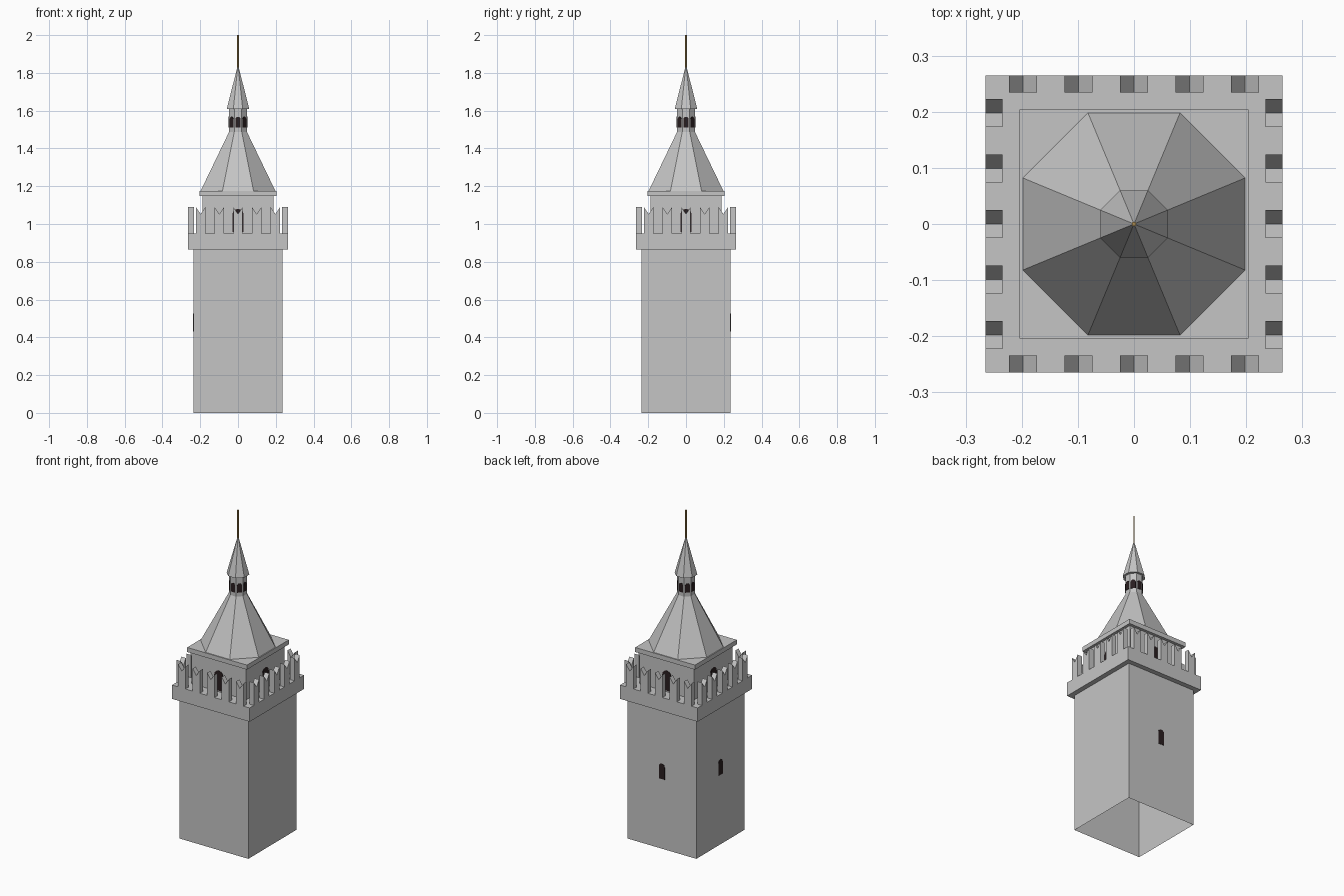
import bpy
import bmesh
from math import cos, sin, pi
from mathutils import Matrix, Vector

cube = bpy.data.objects.get("Cube")
if cube:
    bpy.data.objects.remove(cube)


def material(name, rgb):
    mat = bpy.data.materials.new(name)
    mat.use_nodes = True
    color = (*rgb, 1)
    mat.diffuse_color = color
    mat.node_tree.nodes["Principled BSDF"].inputs["Base Color"].default_value = color
    return mat


stone = material("grey stone", (0.56, 0.56, 0.56))
dark = material("dark opening", (0.022, 0.013, 0.014))
brass = material("brass", (0.45, 0.28, 0.08))


def finish(name, bm, mat):
    bmesh.ops.recalc_face_normals(bm, faces=bm.faces)
    mesh = bpy.data.meshes.new(name)
    bm.to_mesh(mesh)
    bm.free()
    mesh.materials.append(mat)
    obj = bpy.data.objects.new(name, mesh)
    bpy.context.collection.objects.link(obj)
    return obj


def loft(name, sides, profile, mat=stone, bottom=True, top=True):
    """Stack of polygon rings given as (distance to flat side, height)."""
    bm = bmesh.new()
    rings = []
    for apothem, z in profile:
        r = apothem / cos(pi / sides)
        angles = [(2 * i + 1) * pi / sides for i in range(sides)]
        rings.append([bm.verts.new((r * cos(a), r * sin(a), z)) for a in angles])
    for low, high in zip(rings, rings[1:]):
        for i in range(sides):
            j = (i + 1) % sides
            bm.faces.new((low[i], low[j], high[j], high[i]))
    if bottom:
        bm.faces.new(rings[0][::-1])
    if top:
        bm.faces.new(rings[-1])
    bmesh.ops.remove_doubles(bm, verts=bm.verts, dist=0.00001)
    return finish(name, bm, mat)


def prism(bm, outline, near, far, angle):
    """Extrude an upright (across, height) outline and turn it round the tower."""
    turn = Matrix.Rotation(angle, 3, "Z")
    back, front = ([bm.verts.new(turn @ Vector((u, -d, z))) for u, z in outline]
                   for d in (near, far))
    n = len(outline)
    bm.faces.new(back)
    bm.faces.new(front[::-1])
    for i in range(n):
        j = (i + 1) % n
        bm.faces.new((back[i], front[i], front[j], back[j]))


def arch(half, base, spring, top):
    curve = [(half * cos(i * pi / 6), spring + (top - spring) * sin(i * pi / 6))
             for i in range(7)]
    return [(-half, base), (half, base)] + curve


def openings(name, outline, wall, angles):
    bm = bmesh.new()
    for a in angles:
        prism(bm, outline, wall - 0.002, wall + 0.002, a)
    finish(name, bm, dark)


quarters = [i * pi / 2 for i in range(4)]
eighths = [i * pi / 4 for i in range(8)]

# Square shaft, open underneath, with the overhanging gallery
loft("shaft", 4, [(0.235, 0), (0.235, 0.865)], bottom=False, top=False)
loft("gallery", 4, [(0.235, 0.865), (0.265, 0.865), (0.265, 0.95), (0.185, 0.95)],
     bottom=False, top=False)

# Swallowtail battlements, five to a side
bm = bmesh.new()
for angle in quarters:
    for k in range(-2, 3):
        c, w = k * 0.099, 0.025
        prism(bm, [(c - w, 0.95), (c + w, 0.95), (c + w, 1.09), (c, 1.053), (c - w, 1.09)],
              0.234, 0.265, angle)
finish("battlements", bm, stone)

# Belfry room and cornice
loft("belfry", 4, [(0.187, 0.95), (0.187, 1.147)], bottom=False, top=False)
loft("cornice", 4, [(0.187, 1.147), (0.204, 1.147), (0.204, 1.175)], bottom=False)

# Octagonal roof, lantern and spire
loft("roof", 8, [(0.198, 1.175), (0.047, 1.488)], bottom=False, top=False)
loft("lantern", 8, [(0.047, 1.488), (0.047, 1.608)], bottom=False, top=False)
loft("spire", 8, [(0.047, 1.608), (0.06, 1.608), (0.001, 1.84)], bottom=False)
loft("finial_rod", 8, [(0.004, 1.82), (0.004, 2.0)], brass)

# Arched openings
openings("belfry_windows", arch(0.03, 0.957, 1.05, 1.08), 0.187, quarters)
openings("lantern_windows", arch(0.014, 1.512, 1.553, 1.568), 0.047, eighths)
openings("shaft_windows", arch(0.02, 0.43, 0.505, 0.525), 0.235, [pi, -pi / 2])
